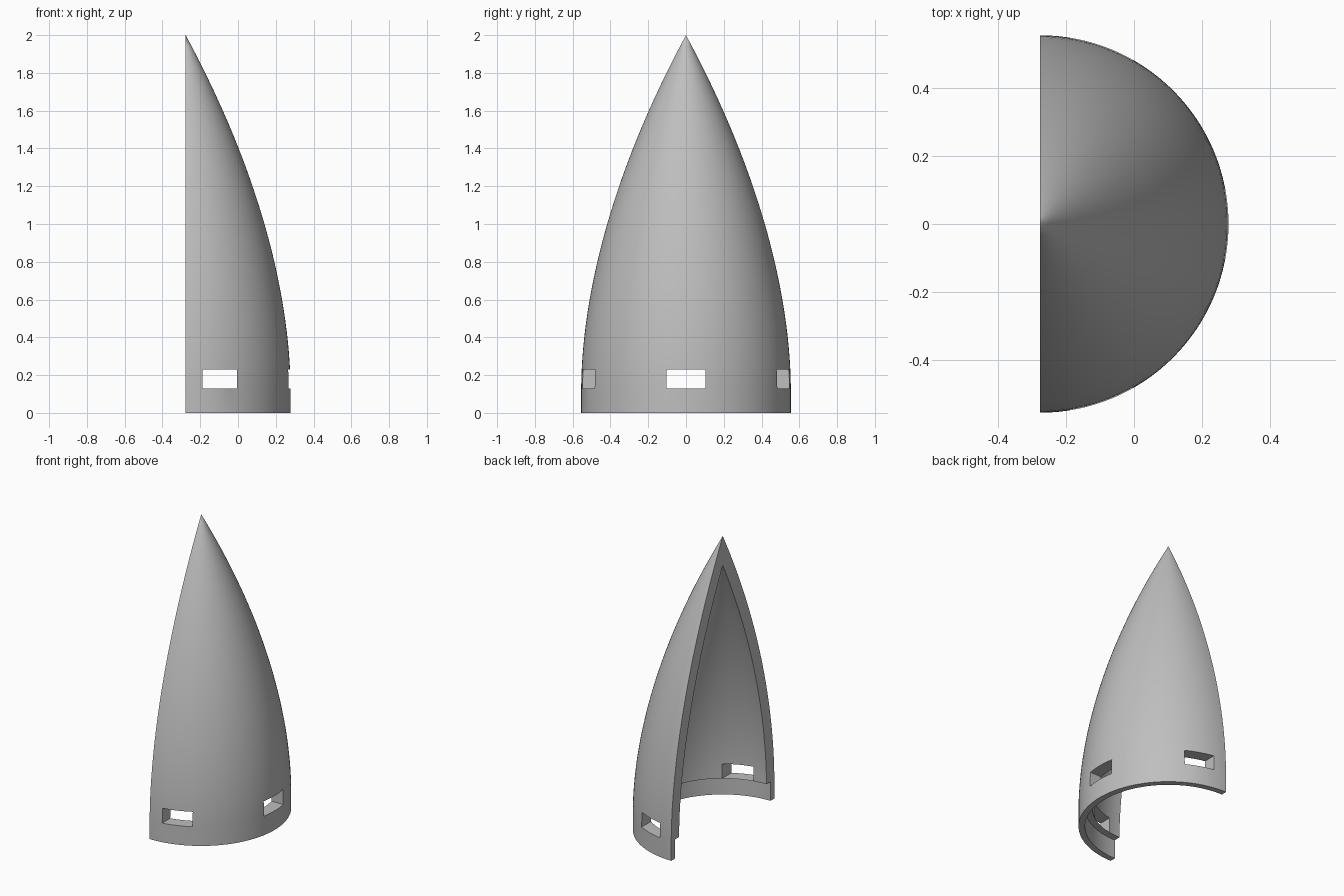
import bpy, bmesh, math
from mathutils import Matrix, Vector

cube = bpy.data.objects.get("Cube")
if cube:
    bpy.data.objects.remove(cube)

AXIS_X = -0.277      # axis of revolution, lying in the open face
RADIUS = 0.555
HEIGHT = 2.0
WALL = 0.085
LIP_WALL = 0.04
LIP_TOP = 0.13
STEPS = 32


def nose_curve(radius, base, tip):
    """Tapering profile, vertical at base and meeting the axis at tip."""
    points = []
    for i in range(STEPS + 1):
        u = i / STEPS
        points.append((radius * (1 - u ** 1.82), base + (tip - base) * u))
    return points


# Shell profile: outside downwards, then inside upwards with a rebated lip
outer = [(RADIUS, 0)] + nose_curve(RADIUS, LIP_TOP, HEIGHT)
inner = [(RADIUS - LIP_WALL, 0), (RADIUS - LIP_WALL, LIP_TOP)]
inner += nose_curve(RADIUS - WALL, LIP_TOP, HEIGHT - 0.2)
profile = outer[::-1] + inner

# Half revolution, then one planar fill for the open face
bm = bmesh.new()
verts = [bm.verts.new((0, -r, z)) for r, z in profile]
edges = [bm.edges.new(pair) for pair in zip(verts, verts[1:])]
bmesh.ops.spin(bm, geom=verts + edges, cent=(0, 0, 0), axis=(0, 0, 1),
               angle=math.pi, steps=64)
bmesh.ops.remove_doubles(bm, verts=bm.verts, dist=0.0001)
bmesh.ops.contextual_create(bm, geom=[e for e in bm.edges if e.is_boundary])
bmesh.ops.recalc_face_normals(bm, faces=bm.faces)
bmesh.ops.translate(bm, verts=bm.verts, vec=(AXIS_X, 0, 0))
mesh = bpy.data.meshes.new("half_nose_shell")
bm.to_mesh(mesh)
bm.free()
shell = bpy.data.objects.new("half_nose_shell", mesh)
bpy.context.collection.objects.link(shell)

grey = bpy.data.materials.new("plain_grey")
grey.use_nodes = True
colour = (0.52, 0.52, 0.52, 1)
grey.diffuse_color = colour
grey.node_tree.nodes["Principled BSDF"].inputs["Base Color"].default_value = colour
mesh.materials.append(grey)

# Square-cut slots: one through each side wall and one through the middle
slots = [((-0.096, -0.5), (0.183, 0.4)),
         ((-0.096, 0.5), (0.183, 0.4)),
         ((AXIS_X + RADIUS, 0), (0.4, 0.205))]
bm = bmesh.new()
for (x, y), (width, depth) in slots:
    place = (Matrix.Translation((x, y, 0.18))
             @ Matrix.Diagonal(Vector((width, depth, 0.1, 1))))
    bmesh.ops.create_cube(bm, size=1, matrix=place)
cut_mesh = bpy.data.meshes.new("slot_cutter")
bm.to_mesh(cut_mesh)
bm.free()
cutter = bpy.data.objects.new("slot_cutter", cut_mesh)
bpy.context.collection.objects.link(cutter)

cut = shell.modifiers.new("slots", "BOOLEAN")
cut.operation = "DIFFERENCE"
cut.solver = "EXACT"
cut.object = cutter
bpy.ops.object.select_all(action="DESELECT")
shell.select_set(True)
bpy.context.view_layer.objects.active = shell
bpy.ops.object.modifier_apply(modifier=cut.name)
bpy.data.objects.remove(cutter)
bpy.ops.object.shade_smooth_by_angle(angle=math.radians(30))
